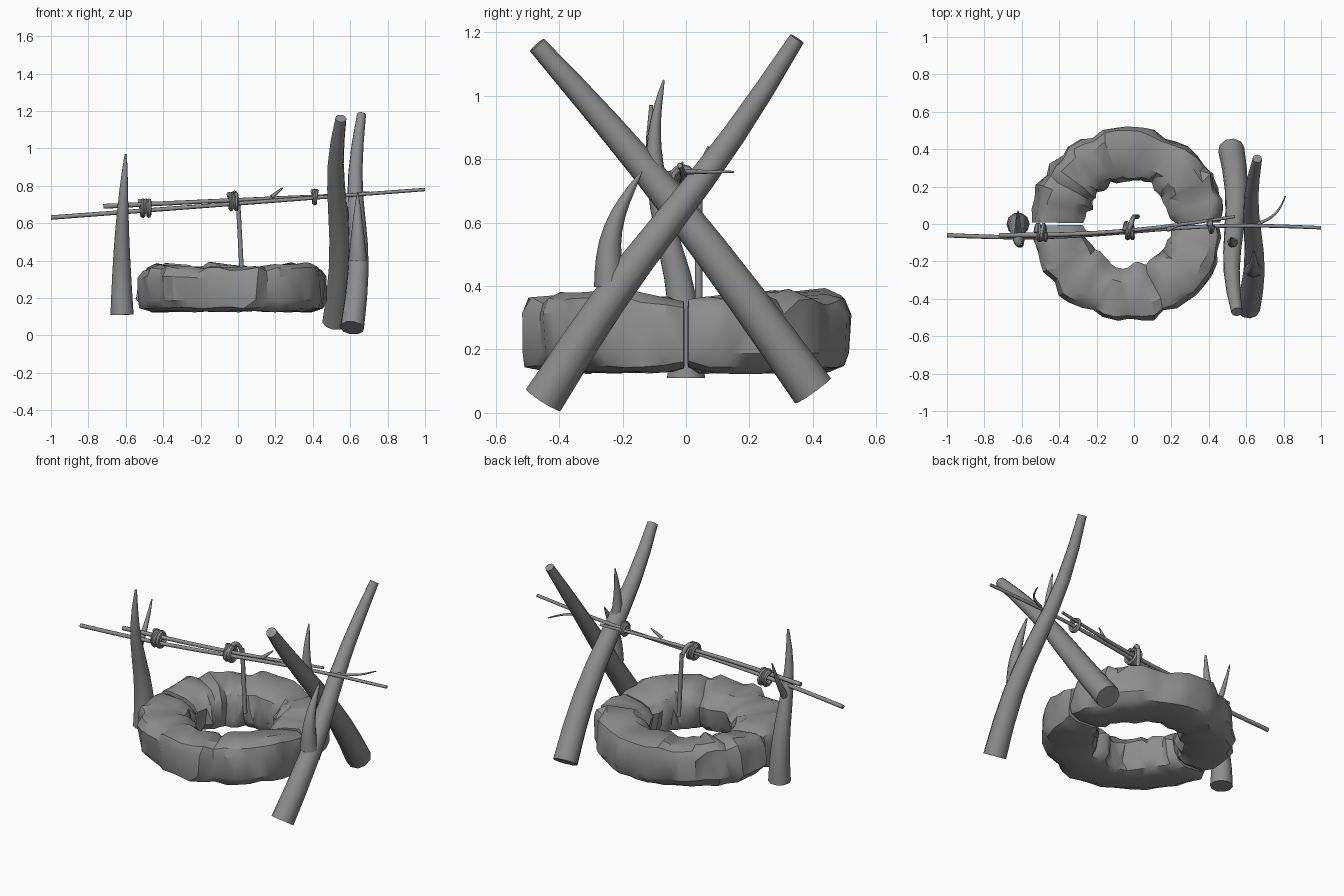
import bpy, bmesh, math, random
from mathutils import Vector, noise

random.seed(4)
cube = bpy.data.objects.get("Cube")
if cube:
    bpy.data.objects.remove(cube, do_unlink=True)

grey = bpy.data.materials.new("plain_grey")
grey.use_nodes = True
grey.diffuse_color = (0.27, 0.27, 0.27, 1)
grey.node_tree.nodes["Principled BSDF"].inputs["Base Color"].default_value = grey.diffuse_color


def finish(name, bm, angle):
    """Turn a bmesh into a shaded object with the shared material."""
    bmesh.ops.recalc_face_normals(bm, faces=bm.faces)
    mesh = bpy.data.meshes.new(name)
    bm.to_mesh(mesh)
    bm.free()
    mesh.materials.append(grey)
    ob = bpy.data.objects.new(name, mesh)
    bpy.context.collection.objects.link(ob)
    bpy.ops.object.select_all(action='DESELECT')
    ob.select_set(True)
    bpy.context.view_layer.objects.active = ob
    bpy.ops.object.shade_smooth_by_angle(angle=math.radians(angle))


def skin(bm, rings):
    """Join closed loops of vertices into a capped skin."""
    count = len(rings[0])
    for lower, upper in zip(rings, rings[1:]):
        for i in range(count):
            j = (i + 1) % count
            bm.faces.new((lower[i], lower[j], upper[j], upper[i]))
    bm.faces.new(rings[0])
    bm.faces.new(rings[-1])


def tube(name, points, radii, sides):
    """Round skin along a path, with a frame carried from ring to ring."""
    bm = bmesh.new()
    rings, frame, previous = [], None, None
    for i, point in enumerate(points):
        ahead = points[min(i + 1, len(points) - 1)]
        behind = points[max(i - 1, 0)]
        tangent = (ahead - behind).normalized()
        if previous:
            frame = previous.rotation_difference(tangent) @ frame
        else:
            frame = tangent.to_track_quat('Z', 'Y')
        previous = tangent
        ring = []
        for k in range(sides):
            a = math.tau * k / sides
            spoke = Vector((math.cos(a), math.sin(a), 0)) * radii[i]
            ring.append(bm.verts.new(point + frame @ spoke))
        rings.append(ring)
    skin(bm, rings)
    finish(name, bm, 50)


def limb(name, start, end, thick, thin, bow=(0, 0, 0), sway=(0, 0, 0), steps=8, sides=8):
    """Tapered limb from start to end, bowed to one side and swaying both ways."""
    points, radii = [], []
    for i in range(steps + 1):
        t = i / steps
        points.append(Vector(start).lerp(Vector(end), t)
                      + Vector(bow) * math.sin(math.pi * t)
                      + Vector(sway) * math.sin(math.tau * t))
        radii.append(thin + (thick - thin) * (1 - t) ** 0.8)
    tube(name, points, radii, sides)


def lashing(name, centre, size, width, turns):
    """Rope coil wound round the crossbar."""
    points, steps = [], turns * 12
    for i in range(steps + 1):
        t = i / steps
        a = math.tau * turns * t
        drift = (t - 0.5) * width + 0.007 * math.sin(a / 2)
        points.append(Vector(centre) + Vector((drift, size * math.sin(a), size * math.cos(a))))
    tube(name, points, [0.0125] * len(points), 6)


def squared(value):
    """Push a sine towards the corners to get a rounded box section."""
    return math.copysign(abs(value) ** 0.55, value)


def stone_half(name, start, steps=24, section=12):
    """Half of the rough stone ring, a boxy section swept with random lumps."""
    bm = bmesh.new()
    rings = []
    for s in range(steps + 1):
        ang = start + math.radians(1 + 178 * s / steps)
        at_end = s in (0, steps)
        pinch = 0.86 if at_end else 1
        lump = random.uniform(-1, 1) * 0.014
        ring = []
        for k in range(section):
            a = math.tau * (k + 0.5) / section
            across, up = squared(math.cos(a)), squared(math.sin(a))
            r = 0.375 + 0.14 * pinch * across
            z = 0.25 + 0.125 * pinch * up
            if up > 0:
                z -= 0.025 * max(0, -across)
            here = Vector((r * math.cos(ang), r * math.sin(ang), z))
            bump = lump + 0.03 * noise.noise(here * 9)
            r += across * bump + random.uniform(-1, 1) * 0.009
            z += max(up, 0) * bump * 0.7 + random.uniform(-1, 1) * 0.005
            turn = ang if at_end else ang + random.uniform(-1, 1) * 0.025
            ring.append(bm.verts.new((r * math.cos(turn) - 0.03, r * math.sin(turn), z)))
        rings.append(ring)
    skin(bm, rings)
    bmesh.ops.triangulate(bm, faces=bm.faces)
    finish(name, bm, 33)


# Stone ring in two halves that meet at the sides
stone_half("stone_ring_back", 0)
stone_half("stone_ring_front", math.pi)

# Crossed logs with broken side branches
limb("crossed_log_inner", (0.52, 0.4, 0.07), (0.55, -0.47, 1.16), 0.07, 0.03,
     bow=(0, 0, 0.04), sway=(0.02, 0, 0), sides=10)
limb("crossed_log_outer", (0.61, -0.45, 0.04), (0.66, 0.35, 1.18), 0.065, 0.025,
     sway=(0.02, 0, 0.02), sides=10)
limb("inner_log_spike", (0.53, -0.09, 0.7), (0.52, -0.07, 1.05), 0.035, 0.003, bow=(0, -0.02, 0))
limb("outer_log_stub", (0.64, -0.24, 0.4), (0.64, -0.14, 0.76), 0.05, 0.003, bow=(0, -0.04, 0))

# Single post with its spike
limb("side_post", (-0.62, 0, 0.11), (-0.6, -0.11, 0.97), 0.062, 0.006,
     bow=(-0.01, 0, 0), sway=(0, 0.02, 0), sides=10)
limb("post_spike", (-0.62, -0.05, 0.6), (-0.62, 0.07, 0.84), 0.02, 0.003, bow=(0, 0.01, 0))

# Crossbar made of two thin branches with twigs
limb("crossbar_long", (-1, -0.06, 0.63), (1, -0.02, 0.78), 0.012, 0.009, sway=(0, -0.02, 0), steps=16)
limb("crossbar_short", (-0.72, -0.06, 0.69), (0.54, 0.04, 0.75), 0.013, 0.008,
     bow=(0, -0.03, 0), steps=12)
limb("crossbar_twig", (0.66, 0, 0.76), (0.81, 0.15, 0.76), 0.009, 0.003, bow=(0.02, -0.02, 0))
limb("crossbar_thorn", (0.18, -0.03, 0.74), (0.24, -0.01, 0.79), 0.012, 0.003)

# Rope lashings and the rope hanging into the ring
lashing("left_lashing", (-0.5, -0.045, 0.68), 0.04, 0.05, 3)
lashing("middle_lashing", (-0.03, -0.035, 0.715), 0.04, 0.04, 3)
lashing("right_lashing", (0.41, -0.01, 0.74), 0.032, 0.022, 2)
limb("rope_bend", (-0.03, -0.05, 0.74), (0, 0.04, 0.7), 0.013, 0.012, bow=(0, 0.01, 0.04))
limb("hanging_rope", (0, 0.04, 0.72), (0.02, 0.04, 0.34), 0.012, 0.012)
